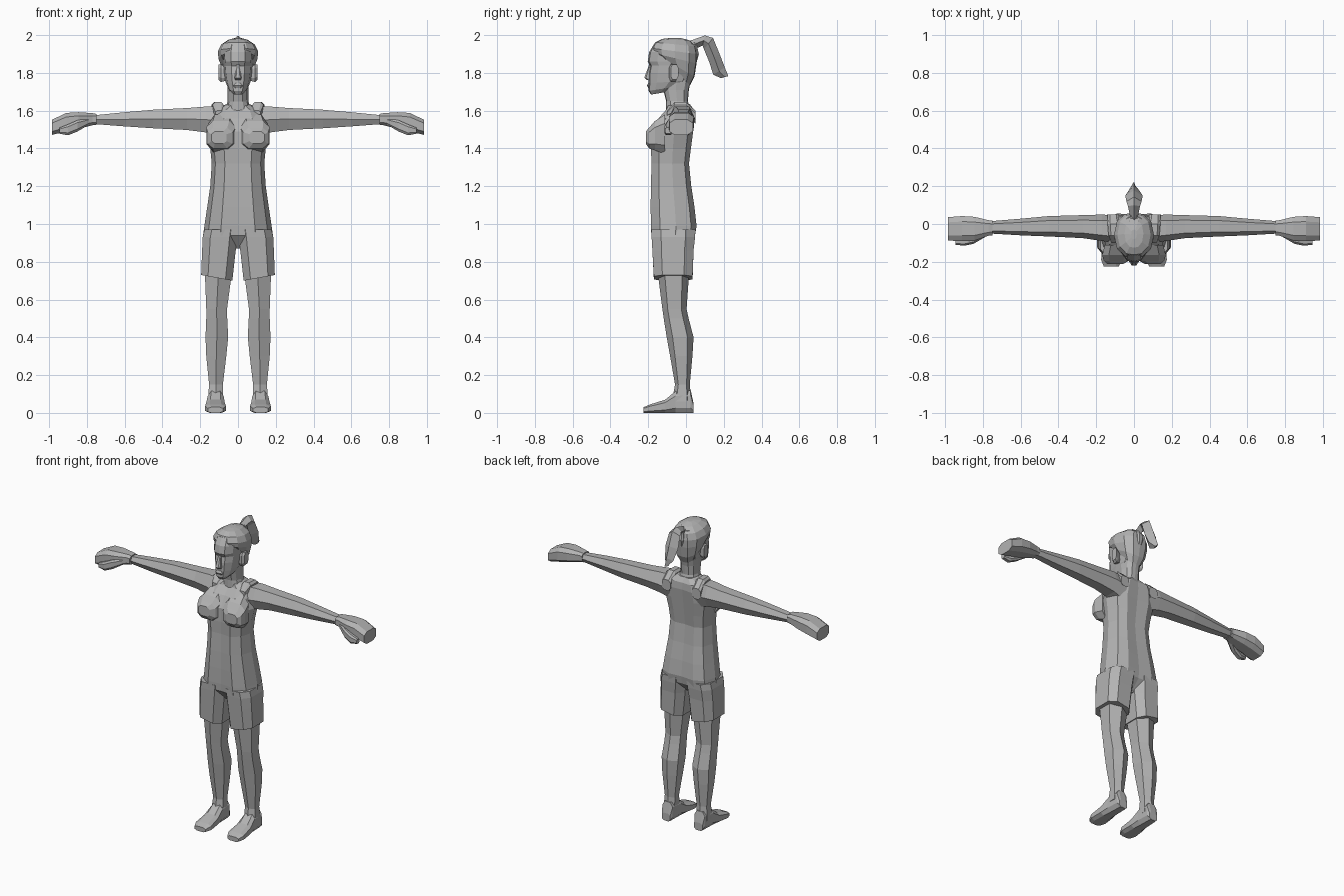
import bpy, bmesh, math

mat = bpy.data.materials.new("plain grey")
mat.diffuse_color = (0.45, 0.45, 0.45, 1)


def loft(name, rings, mirror=False):
    """Skin a list of equal-length point rings and cap both ends."""
    bm = bmesh.new()
    vs = [[bm.verts.new(p) for p in r] for r in rings]
    n = len(rings[0])
    for a, b in zip(vs, vs[1:]):
        for i in range(n):
            j = (i + 1) % n
            bm.faces.new((a[i], a[j], b[j], b[i]))
    bm.faces.new(vs[0])
    bm.faces.new(vs[-1])
    bmesh.ops.recalc_face_normals(bm, faces=bm.faces)
    me = bpy.data.meshes.new(name)
    bm.to_mesh(me)
    bm.free()
    me.materials.append(mat)
    ob = bpy.data.objects.new(name, me)
    bpy.context.collection.objects.link(ob)
    if mirror:
        ob.modifiers.new("mirror", 'MIRROR').use_mirror_merge = False
    return ob


BODY = [(0, .03), (.5, 0), (.86, .2), (1, .55), (.86, .88), (.5, 1), (0, .97)]
FACE = [(0, 0), (.45, .03), (.85, .2), (1, .5), (.85, .82), (.45, .98), (0, 1)]


def section(prof, w, yf, yb, zf, zb=None):
    """Symmetric horizontal ring, optionally tilted from zf in front to zb behind."""
    zb = zf if zb is None else zb
    half = [(fx * w, yf + fy * (yb - yf), zf + fy * (zb - zf)) for fx, fy in prof]
    return half + [(-x, y, z) for x, y, z in half[-2:0:-1]]


def hexa(u0, u1, v0, v1, k=.22):
    """Hexagon pointed along v."""
    m = (u0 + u1) / 2
    a, b = v0 + k * (v1 - v0), v1 - k * (v1 - v0)
    return [(m, v0), (u1, a), (u1, b), (m, v1), (u0, b), (u0, a)]


def octa(u0, u1, v0, v1, c=.22):
    """Rectangle with cut corners."""
    du, dv = c * (u1 - u0), c * (v1 - v0)
    return [(u0 + du, v0), (u1 - du, v0), (u1, v0 + dv), (u1, v1 - dv),
            (u1 - du, v1), (u0 + du, v1), (u0, v1 - dv), (u0, v0 + dv)]


def along(axis, shape, rows):
    """Rings along an axis; each row is position then the four extents."""
    out = []
    for t, *e in rows:
        pts = shape(*e)
        out.append([{'x': (t, v, u), 'y': (u, t, v), 'z': (u, v, t)}[axis] for u, v in pts])
    return out


# Torso: half width, front y, back y, height
loft("torso", [section(BODY, *r) for r in [
    (.02, -.12, -.02, .87), (.185, -.183, .048, .94), (.178, -.186, .056, .99),
    (.163, -.187, .045, 1.09), (.147, -.186, .028, 1.2), (.139, -.182, .016, 1.32),
    (.147, -.186, .026, 1.40), (.165, -.185, .038, 1.49), (.15, -.145, .046, 1.56),
    (.125, -.105, .042, 1.605), (.06, -.09, .02, 1.635)]])

# Bust
loft("bust", along('y', octa, [
    (-.11, .005, .155, 1.37, 1.58), (-.165, .012, .168, 1.39, 1.545),
    (-.195, .028, .16, 1.40, 1.51), (-.213, .06, .14, 1.425, 1.49)]), True)

# Shoulder straps
loft("shoulder_strap", along('y', octa, [
    (-.10, .08, .12, 1.57, 1.60), (-.06, .075, .135, 1.58, 1.645),
    (.0, .075, .14, 1.58, 1.645), (.05, .08, .14, 1.53, 1.60)]), True)

# Shorts, with the hem lower on the inside
shorts = loft("shorts_leg", along('z', octa, [
    (.97, .0, .178, -.183, .05), (.93, .004, .187, -.182, .048),
    (.86, .012, .19, -.178, .04), (.715, .03, .195, -.17, .035)]), True)
for v in shorts.data.vertices:
    if v.co.z < .72:
        v.co.z = .70 + (v.co.x - .03) * .18

# Legs
loft("leg", along('z', hexa, [
    (.76, .03, .176, -.152, .018), (.55, .058, .168, -.125, .003),
    (.50, .057, .168, -.118, .014), (.40, .052, .172, -.102, .040),
    (.30, .062, .168, -.084, .034), (.15, .080, .153, -.058, .02),
    (.06, .078, .16, -.075, .03)]), True)

# Feet
loft("foot", along('y', octa, [
    (.04, .088, .148, 0, .05), (.025, .08, .155, 0, .12), (-.055, .076, .16, 0, .115),
    (-.11, .07, .168, 0, .07), (-.19, .064, .174, 0, .045), (-.225, .08, .16, 0, .03)]), True)

# Arms
loft("arm", along('x', hexa, [
    (.09, 1.46, 1.62, -.10, .045), (.17, 1.485, 1.622, -.09, .05),
    (.27, 1.498, 1.614, -.075, .047), (.45, 1.507, 1.605, -.066, .042),
    (.60, 1.517, 1.592, -.06, .028), (.77, 1.53, 1.575, -.05, .014)]), True)

# Hands
loft("hand", along('x', octa, [
    (.75, 1.525, 1.583, -.06, .018), (.77, 1.523, 1.587, -.062, .02),
    (.845, 1.505, 1.592, -.088, .038), (.91, 1.49, 1.588, -.09, .042),
    (.985, 1.472, 1.552, -.088, .036)]), True)
loft("thumb", along('x', octa, [
    (.79, 1.525, 1.56, -.07, -.03), (.85, 1.49, 1.55, -.105, -.06),
    (.90, 1.47, 1.528, -.115, -.072), (.945, 1.478, 1.51, -.11, -.08)]), True)

# Neck
loft("neck", [section(FACE, *r) for r in [
    (.07, -.105, .025, 1.60), (.055, -.105, .01, 1.65), (.055, -.12, .015, 1.71),
    (.06, -.13, .03, 1.78)]])

# Head
loft("head", [section(FACE, *r) for r in [
    (.03, -.185, -.10, 1.685, 1.70), (.052, -.198, -.03, 1.705, 1.73),
    (.066, -.198, .02, 1.745, 1.76), (.075, -.197, .04, 1.80),
    (.078, -.190, .048, 1.838), (.08, -.203, .05, 1.86), (.083, -.195, .05, 1.91),
    (.07, -.168, .04, 1.955)]])

# Nose and lips
loft("nose", along('z', octa, [
    (1.762, -.016, .016, -.206, -.18), (1.774, -.018, .018, -.221, -.18),
    (1.845, -.009, .009, -.195, -.18)]))
loft("lips", along('z', octa, [
    (1.72, -.016, .016, -.2, -.18), (1.733, -.026, .026, -.207, -.18),
    (1.747, -.012, .012, -.2, -.18)]))

# Ears
loft("ear", along('x', octa, [
    (.06, 1.76, 1.83, -.09, -.055), (.09, 1.752, 1.845, -.09, -.045),
    (.104, 1.765, 1.845, -.08, -.04)]), True)

# Hair
loft("hair", [section(FACE, *r) for r in [
    (.06, -.09, .022, 1.83, 1.735), (.088, -.135, .045, 1.885, 1.78),
    (.104, -.172, .056, 1.905, 1.85), (.106, -.178, .058, 1.93, 1.90),
    (.088, -.163, .05, 1.962, 1.94), (.05, -.125, .02, 1.98, 1.972),
    (.015, -.08, -.03, 1.985)]])

# Ponytail: rings given by upper and lower edge points in the side plane
tail = []
for w, ya, za, yb, zb in [
        (.018, .0, 1.965, .03, 1.90), (.022, .035, 1.975, .055, 1.93),
        (.032, .10, 1.998, .088, 1.945), (.04, .143, 1.985, .095, 1.925),
        (.046, .178, 1.90, .122, 1.86), (.03, .205, 1.83, .145, 1.79),
        (.006, .224, 1.783, .185, 1.772)]:
    ym, zm = (ya + yb) / 2, (za + zb) / 2
    tail.append([(0, ya, za), (w, ym, zm), (0, yb, zb), (-w, ym, zm)])
loft("ponytail", tail)

# Loose strand under the ponytail root
loft("hair_strand", along('z', octa, [
    (1.96, -.018, .018, .02, .055), (1.90, -.022, .022, .03, .068),
    (1.83, -.008, .008, .035, .05)]))
